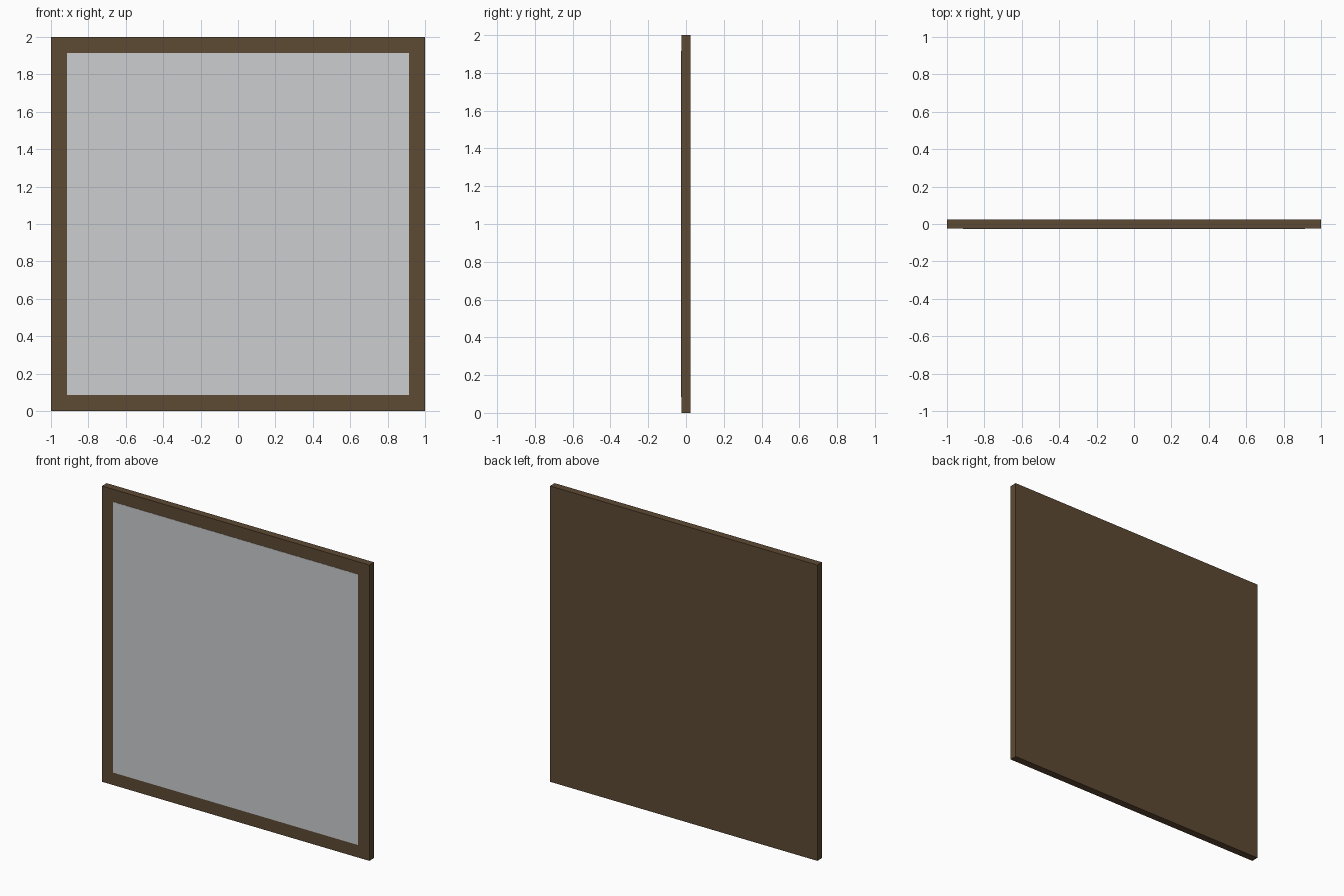
import bpy

if "Cube" in bpy.data.objects:
    bpy.data.objects.remove(bpy.data.objects["Cube"])

def material(name, rgb):
    m = bpy.data.materials.new(name)
    m.diffuse_color = (*rgb, 1)
    m.use_nodes = True
    m.node_tree.nodes["Principled BSDF"].inputs["Base Color"].default_value = m.diffuse_color
    return m

WOOD = material("dark brown wood", (0.110, 0.067, 0.033))
GLASS = material("pale grey mirror", (0.60, 0.61, 0.62))

def box(name, lo, hi, mat):
    bpy.ops.mesh.primitive_cube_add(size=1, location=[(a + b) / 2 for a, b in zip(lo, hi)])
    ob = bpy.context.object
    ob.name = name
    ob.scale = [b - a for a, b in zip(lo, hi)]
    bpy.ops.object.transform_apply(location=False, rotation=False, scale=True)
    ob.data.materials.append(mat)
    return ob

T = 0.025      # half thickness
IN = 0.915     # half width of the opening

# Full-height side stiles
box("left_stile", (-1, -T, 0), (-IN, T, 2), WOOD)
box("right_stile", (IN, -T, 0), (1, T, 2), WOOD)

# Rails between the stiles
box("bottom_rail", (-IN, -T, 0), (IN, T, 1 - IN), WOOD)
box("top_rail", (-IN, -T, 1 + IN), (IN, T, 2), WOOD)

# Wooden backing, flush with the back of the frame
box("back_panel", (-IN, -T + 0.006, 1 - IN), (IN, T, 1 + IN), WOOD)

# Mirror plate, a hair proud of the frame front
box("mirror_plate", (-IN, -T - 0.0015, 1 - IN), (IN, -T + 0.006, 1 + IN), GLASS)
